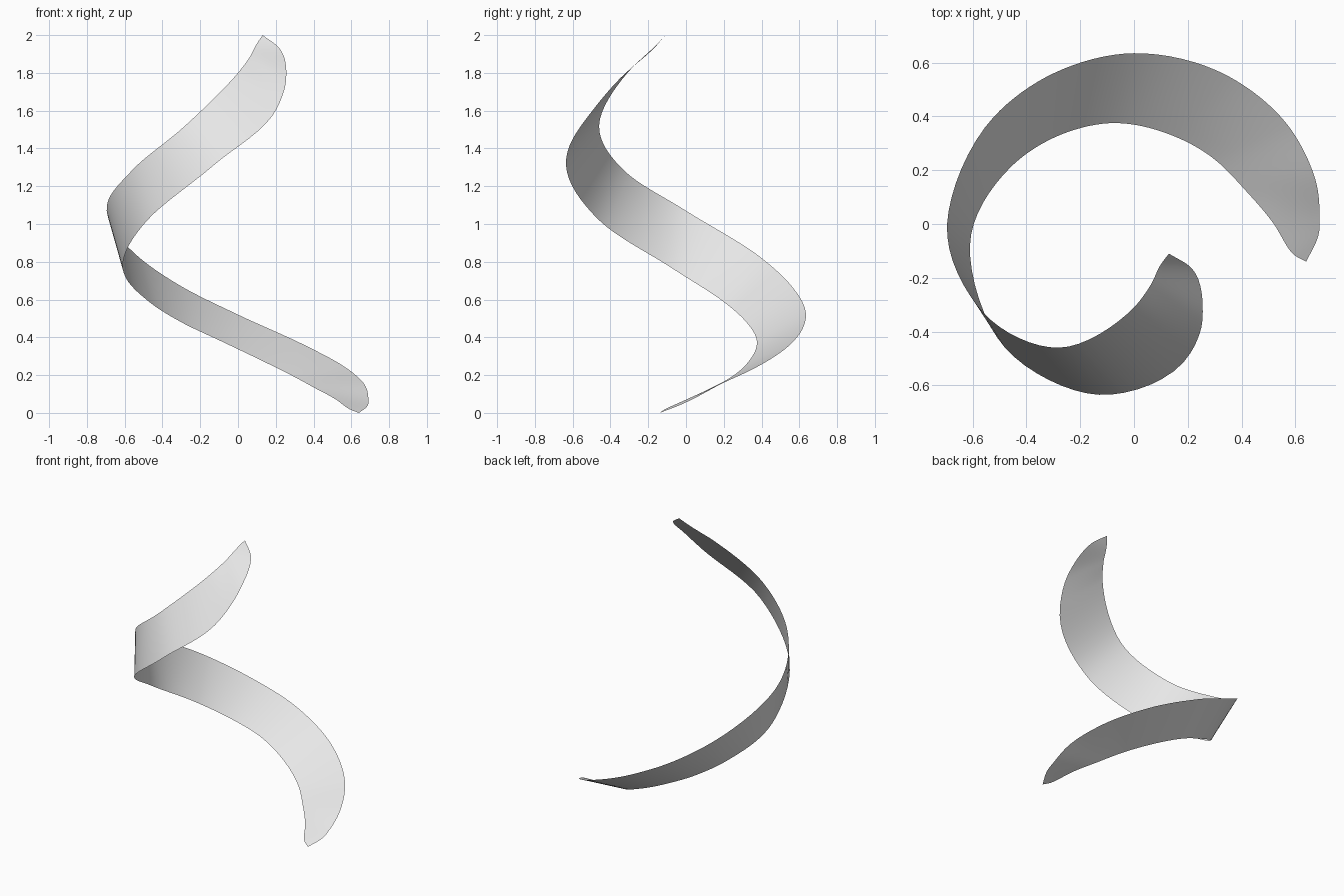
import bpy
import bmesh
from mathutils import Vector

default_cube = bpy.data.objects.get("Cube")
if default_cube:
    bpy.data.objects.remove(default_cube, do_unlink=True)

# Stations along the ribbon: upper edge point, lower edge point
STATIONS = [
    ((.64, -.14, 0), (.64, -.14, 0)),
    ((.68, -.06, .03), (.59, -.11, .02)),
    ((.69, .03, .07), (.52, 0, .07)),
    ((.67, .18, .15), (.41, .13, .13)),
    ((.57, .37, .24), (.3, .24, .19)),
    ((.35, .55, .36), (.14, .33, .27)),
    ((0, .635, .52), (-.09, .375, .38)),
    ((-.3, .56, .67), (-.3, .32, .48)),
    ((-.52, .4, .82), (-.46, .21, .58)),
    ((-.695, 0, 1.07), (-.61, -.08, .77)),
    ((-.56, -.33, 1.285), (-.48, -.46, 1.02)),
    ((-.28, -.46, 1.52), (-.13, -.635, 1.31)),
    ((0, -.31, 1.8), (.21, -.48, 1.62)),
    ((.06, -.23, 1.88), (.255, -.35, 1.77)),
    ((.1, -.15, 1.955), (.215, -.165, 1.935)),
    ((.13, -.11, 2), (.13, -.11, 2)),
]
STEPS = 8      # subdivisions between stations
ACROSS = 6     # faces across the ribbon


def make_material(name, color):
    material = bpy.data.materials.new(name)
    material.use_nodes = True
    material.diffuse_color = color
    shader = next(n for n in material.node_tree.nodes if n.type == 'BSDF_PRINCIPLED')
    shader.inputs["Base Color"].default_value = color
    return material


def smooth_path(points, knots):
    """Hermite spline through the points, sampled evenly between knots."""
    last = len(points) - 1
    slopes = []
    for i in range(last + 1):
        before, after = max(i - 1, 0), min(i + 1, last)
        slope = (points[after] - points[before]) / (knots[after] - knots[before])
        if 0 < i < last:
            # weight the two neighbouring chords by the opposite span
            back, ahead = knots[i] - knots[before], knots[after] - knots[i]
            chord_in = (points[i] - points[before]) / back
            chord_out = (points[after] - points[i]) / ahead
            slope = (chord_in * ahead + chord_out * back) / (back + ahead)
        slopes.append(slope)
    path = []
    for i in range(last):
        span = knots[i + 1] - knots[i]
        for step in range(STEPS):
            t = step / STEPS
            s = 1 - t
            path.append(points[i] * (s * s * (1 + 2 * t))
                        + slopes[i] * (span * t * s * s)
                        + points[i + 1] * (t * t * (1 + 2 * s))
                        - slopes[i + 1] * (span * t * t * s))
    path.append(points[last])
    return path


def build_ribbon(name, material):
    upper = [Vector(a) for a, b in STATIONS]
    lower = [Vector(b) for a, b in STATIONS]
    # Knot spacing follows the mean length of the two edges
    knots = [0.0]
    for i in range(1, len(upper)):
        length = (upper[i] - upper[i - 1]).length + (lower[i] - lower[i - 1]).length
        knots.append(knots[-1] + length / 2)

    # Loft straight rungs between the two edges
    bm = bmesh.new()
    rows = []
    for a, b in zip(smooth_path(upper, knots), smooth_path(lower, knots)):
        rows.append([bm.verts.new(a.lerp(b, j / ACROSS)) for j in range(ACROSS + 1)])
    for row, following in zip(rows, rows[1:]):
        for j in range(ACROSS):
            bm.faces.new((row[j], following[j], following[j + 1], row[j + 1]))

    # Close the pointed tips
    bmesh.ops.remove_doubles(bm, verts=bm.verts, dist=0.0005)
    for face in bm.faces:
        face.smooth = True
    mesh = bpy.data.meshes.new(name)
    bm.to_mesh(mesh)
    bm.free()
    mesh.materials.append(material)
    ribbon = bpy.data.objects.new(name, mesh)
    bpy.context.collection.objects.link(ribbon)
    return ribbon


build_ribbon("spiral_ribbon", make_material("light_grey", (0.8, 0.8, 0.8, 1)))
